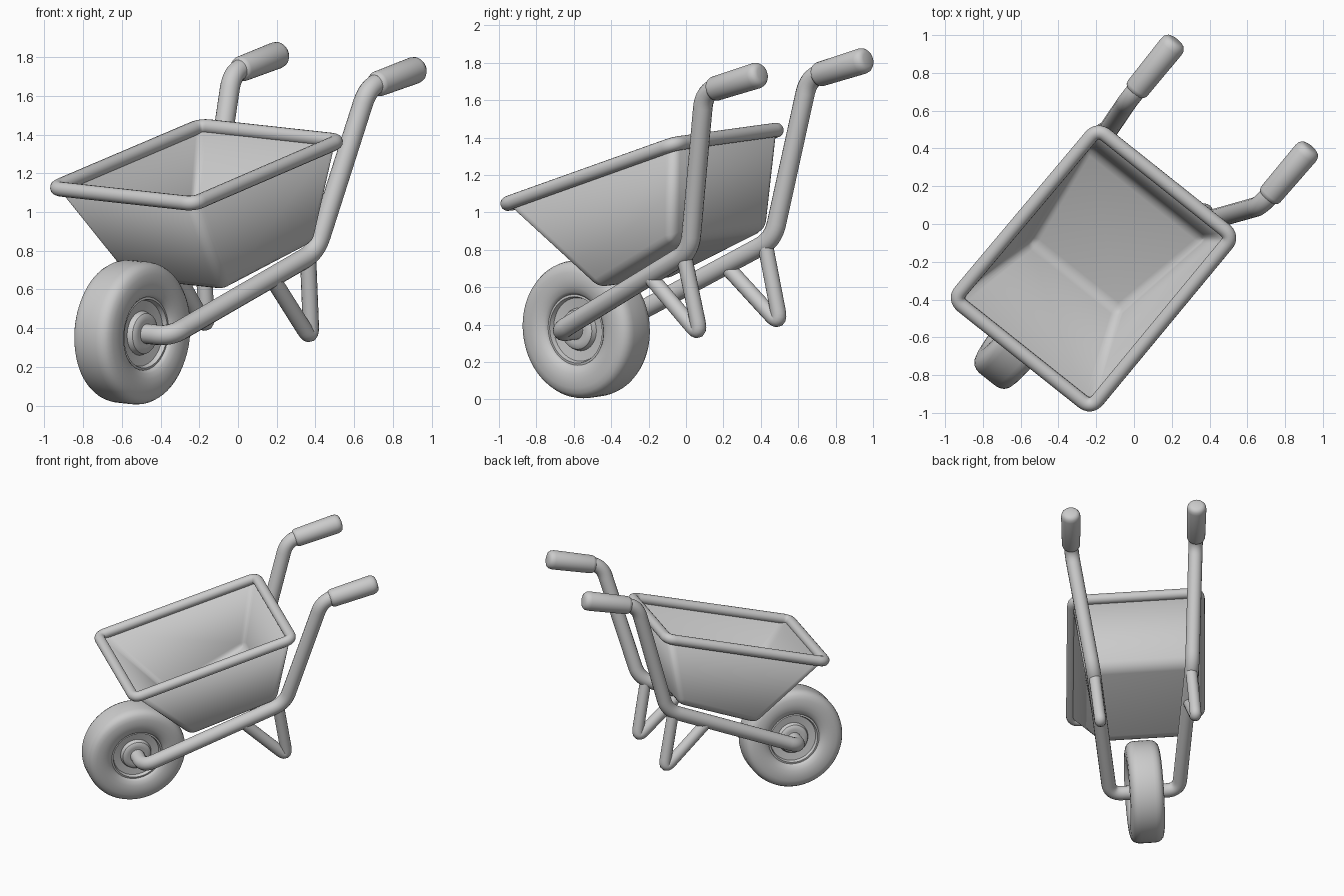
import bpy, bmesh, math
from mathutils import Matrix, Vector

if "Cube" in bpy.data.objects:
    bpy.data.objects.remove(bpy.data.objects["Cube"])

# Wheelbarrow frame: local x = sideways, y = towards handles, z = up; leaned and turned
FRAME = (Matrix.Rotation(math.radians(-38.5), 4, 'Z')
         @ Matrix.Rotation(math.radians(4.9), 4, 'Y')
         @ Matrix.Translation((-0.127, 0, 0)))


def smooth(ob, angle=40):
    bpy.ops.object.select_all(action='DESELECT')
    ob.select_set(True)
    bpy.context.view_layer.objects.active = ob
    bpy.ops.object.shade_smooth_by_angle(angle=math.radians(angle))


def add_mesh(name, bm, matrix=Matrix()):
    me = bpy.data.meshes.new(name)
    bmesh.ops.recalc_face_normals(bm, faces=bm.faces)
    bm.to_mesh(me)
    bm.free()
    ob = bpy.data.objects.new(name, me)
    bpy.context.collection.objects.link(ob)
    ob.matrix_world = FRAME @ matrix
    return ob


def fillet(points, d, closed=False, n=8):
    pts = [Vector(p) for p in points]
    out = []
    for i, p in enumerate(pts):
        if not closed and i in (0, len(pts) - 1):
            out.append(p)
            continue
        a, c = pts[i - 1], pts[(i + 1) % len(pts)]
        a = p + (a - p).normalized() * d
        c = p + (c - p).normalized() * d
        for k in range(n + 1):
            t = k / n
            out.append(a * (1 - t) ** 2 + p * 2 * t * (1 - t) + c * t * t)
    return out


def tube(name, points, radius, bend, closed=False):
    pts = fillet(points, bend, closed)
    cu = bpy.data.curves.new(name, 'CURVE')
    cu.dimensions = '3D'
    cu.bevel_depth = radius
    cu.bevel_resolution = 6
    cu.use_fill_caps = True
    sp = cu.splines.new('POLY')
    sp.points.add(len(pts) - 1)
    for q, p in zip(sp.points, pts):
        q.co = (*p, 1)
    sp.use_cyclic_u = closed
    ob = bpy.data.objects.new(name, cu)
    bpy.context.collection.objects.link(ob)
    ob.matrix_world = FRAME
    bpy.ops.object.select_all(action='DESELECT')
    ob.select_set(True)
    bpy.context.view_layer.objects.active = ob
    bpy.ops.object.convert(target='MESH')
    smooth(bpy.context.view_layer.objects.active)


def lathe(name, profile, matrix, steps=48, closed=False):
    """Spin (radius, height) points round local z."""
    bm = bmesh.new()
    vs = [bm.verts.new((r, 0, h)) for r, h in profile]
    es = [bm.edges.new(e) for e in zip(vs, vs[1:])]
    if closed:
        es.append(bm.edges.new((vs[-1], vs[0])))
    bmesh.ops.spin(bm, geom=vs + es, cent=(0, 0, 0), axis=(0, 0, 1),
                   angle=math.tau, steps=steps, use_duplicate=False)
    bmesh.ops.remove_doubles(bm, verts=bm.verts, dist=1e-5)
    smooth(add_mesh(name, bm, matrix), 35)


# Tub: open box with sloping floor, rounded edges and thin walls
top = [(-.465, -.905, 1.075), (.465, -.905, 1.075), (.46, .275, 1.40), (-.46, .275, 1.40)]
bottom = [(-.315, -.42, .605), (.315, -.42, .605), (.42, .195, .865), (-.42, .195, .865)]
bm = bmesh.new()
tv = [bm.verts.new(p) for p in top]
bv = [bm.verts.new(p) for p in bottom]
bm.faces.new(bv[::-1])
for i in range(4):
    j = (i + 1) % 4
    bm.faces.new((bv[i], bv[j], tv[j], tv[i]))
edges = [e for e in bm.edges if not e.is_boundary]
bmesh.ops.bevel(bm, geom=edges, offset=.055, segments=5, profile=.5, affect='EDGES')
tub = add_mesh("tub", bm)
mod = tub.modifiers.new("walls", 'SOLIDIFY')
mod.thickness = .02
mod.offset = -1
smooth(tub)

# Rolled rim
tube("tub_rim", top, .038, .06, closed=True)

# Wheel: tyre and dished rim with hub
axle = Matrix.Translation((0, -.757, .37)) @ Matrix.Rotation(math.pi / 2, 4, 'Y')
half = [(.37, 0), (.37, .055), (.366, .078), (.356, .098), (.338, .113), (.31, .121),
        (.27, .124), (.235, .119), (.205, .108), (.192, .095), (.185, .07)]
lathe("tyre", [(r, -h) for r, h in half[:0:-1]] + half, axle, 64, closed=True)
half = [(.19, .088), (.178, .09), (.17, .065), (.115, .058), (.105, .085),
        (.09, .095), (.07, .095), (0, .095)]
lathe("wheel_rim", [(r, -h) for r, h in half[::-1]] + half, axle, 48)

for side, label in ((1, "right"), (-1, "left")):
    # Bent frame rail running from the axle up to the handle
    tube(f"{label}_rail", [(side * x, y, z) for x, y, z in (
        (.05, -.757, .37), (.25, -.757, .37), (.358, .265, .815),
        (.45, .495, 1.68), (.455, .80, 1.755))], .052, .09)

    # V-shaped leg
    tube(f"{label}_leg", [(side * x, y, z) for x, y, z in (
        (.328, -.05, .685), (.345, .298, .355), (.35, .215, .80))], .042, .085)

    # Handle grip with a narrow collar and rounded end
    start, end = Vector((side * .452, .55, 1.69)), Vector((side * .456, .90, 1.775))
    d = end - start
    n = d.length
    grip = Matrix.Translation(start) @ d.to_track_quat('Z', 'Y').to_matrix().to_4x4()
    lathe(f"{label}_grip", [(0, 0), (.05, 0), (.06, .008), (.066, .025), (.07, n - .045),
                            (.066, n - .022), (.055, n - .007), (.038, n), (0, n)], grip, 32)
